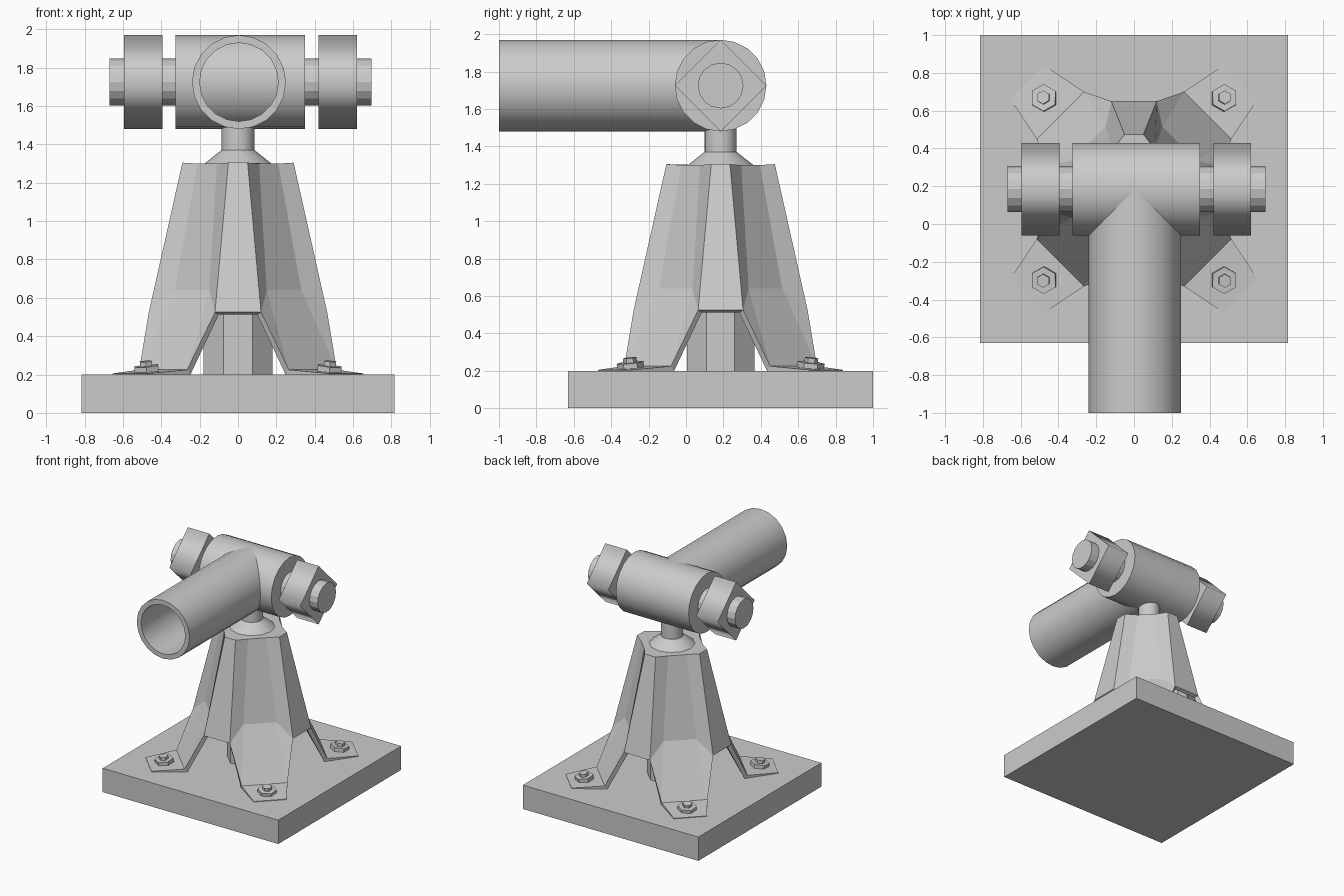
import bpy, bmesh
from math import radians, cos, sin
from mathutils import Matrix, Vector

if "Cube" in bpy.data.objects:
    bpy.data.objects.remove(bpy.data.objects["Cube"])

CY = 0.185          # y of the column axis
AZ = 1.725          # height of the pipe axis


def add(name, bm):
    me = bpy.data.meshes.new(name)
    bm.to_mesh(me)
    bm.free()
    ob = bpy.data.objects.new(name, me)
    bpy.context.collection.objects.link(ob)
    return ob


def rod(name, p0, p1, r0, r1=None, sides=20, smooth=True, spin=0):
    """Cylinder or cone between two points, flat caps."""
    p0, p1 = Vector(p0), Vector(p1)
    d = p1 - p0
    if abs(d.x) > abs(d.z):
        rot = Matrix.Rotation(radians(90), 4, 'Y')
    else:
        rot = Vector((0, 0, 1)).rotation_difference(d).to_matrix().to_4x4()
    bm = bmesh.new()
    m = Matrix.Translation((p0 + p1) / 2) @ rot @ Matrix.Rotation(radians(spin), 4, 'Z')
    bmesh.ops.create_cone(bm, cap_ends=True, segments=sides, radius1=r0,
                          radius2=r0 if r1 is None else r1, depth=d.length, matrix=m)
    for f in bm.faces:
        f.smooth = smooth and abs(f.normal.dot(d.normalized())) < 0.95
    return add(name, bm)


# base plate
bm = bmesh.new()
bmesh.ops.create_cube(bm, size=1, matrix=Matrix.Translation((0, CY, 0.1)) @
                      Matrix.Diagonal((1.63, 1.63, 0.2, 1)))
add("base_plate", bm)

# four-legged stand: one quarter outline turned four times
quarter = [
    (0.05, -0.29, 1.305), (0.11, -0.21, 1.30), (0.21, -0.11, 1.30), (0.29, -0.05, 1.305),
    (0.12, -0.465, 0.525), (0.15, -0.33, 0.64), (0.33, -0.15, 0.64), (0.465, -0.12, 0.525),
    (0.265, -0.515, 0.225), (0.515, -0.265, 0.225),
    (0.475, -0.655, 0.205), (0.655, -0.475, 0.205)]
bm = bmesh.new()
rings = []
for k in range(4):
    turn = Matrix.Translation((0, CY, 0)) @ Matrix.Rotation(radians(90 * k), 4, 'Z')
    rings.append([bm.verts.new(turn @ Vector(p)) for p in quarter])
for k, v in enumerate(rings):
    n = rings[(k + 1) % 4]
    for f in ((0, 4, 5, 1), (1, 5, 6, 2), (2, 6, 7, 3),          # grooved corner
              (4, 8, 5), (5, 8, 9, 6), (6, 9, 7), (8, 10, 11, 9)):  # leg and foot
        bm.faces.new([v[i] for i in f])
    bm.faces.new((v[3], v[7], n[4], n[0]))                       # panel over arch
bm.faces.new([v[i] for v in rings for i in range(4)])            # top
stand = add("stand_shell", bm)
mod = stand.modifiers.new("thickness", 'SOLIDIFY')
mod.thickness, mod.offset = 0.035, -1

# inner column, collar and neck
rod("inner_column", (0, CY, 0.2), (0, CY, 1.28), 0.195, sides=8, smooth=False, spin=22.5)
rod("collar", (0, CY, 1.30), (0, CY, 1.37), 0.175, 0.087, sides=12)
rod("neck", (0, CY, 1.36), (0, CY, 1.52), 0.086, sides=16)

# cross tube, through bolt and square nuts
rod("cross_tube", (-0.325, CY, AZ), (0.35, CY, AZ), 0.245)
rod("through_bolt", (-0.67, CY, AZ), (0.695, CY, AZ), 0.122, sides=16, smooth=False)
for side, x in (("left", -0.595), ("right", 0.42)):
    rod(side + "_nut", (x, CY, AZ), (x + 0.2, CY, AZ), 0.245, sides=4)

# open front pipe
bm = bmesh.new()
N = 20
profile = [(0.205, CY - 0.02), (0.205, -1), (0.245, -1), (0.245, CY)]
loops = [[bm.verts.new((0.005 + r * sin(radians(360 * i / N)), y,
                        AZ + r * cos(radians(360 * i / N)))) for i in range(N)]
         for r, y in profile]
for j in range(3):
    for i in range(N):
        q = (i + 1) % N
        f = bm.faces.new((loops[j][i], loops[j][q], loops[j + 1][q], loops[j + 1][i]))
        f.smooth = j != 1
bmesh.ops.recalc_face_normals(bm, faces=bm.faces)
add("front_pipe", bm)

# foot bolts, tilted with the foot pads
for sx in (-1, 1):
    for sy in (-1, 1):
        p = Vector((0.475 * sx, CY + 0.48 * sy, 0.205))
        up = Vector((0.1 * sx, 0.1 * sy, 1)).normalized()
        rod("foot_nut", p, p + up * 0.04, 0.072, sides=6, smooth=False)
        rod("foot_bolt", p, p + up * 0.065, 0.036, sides=6, smooth=False)
